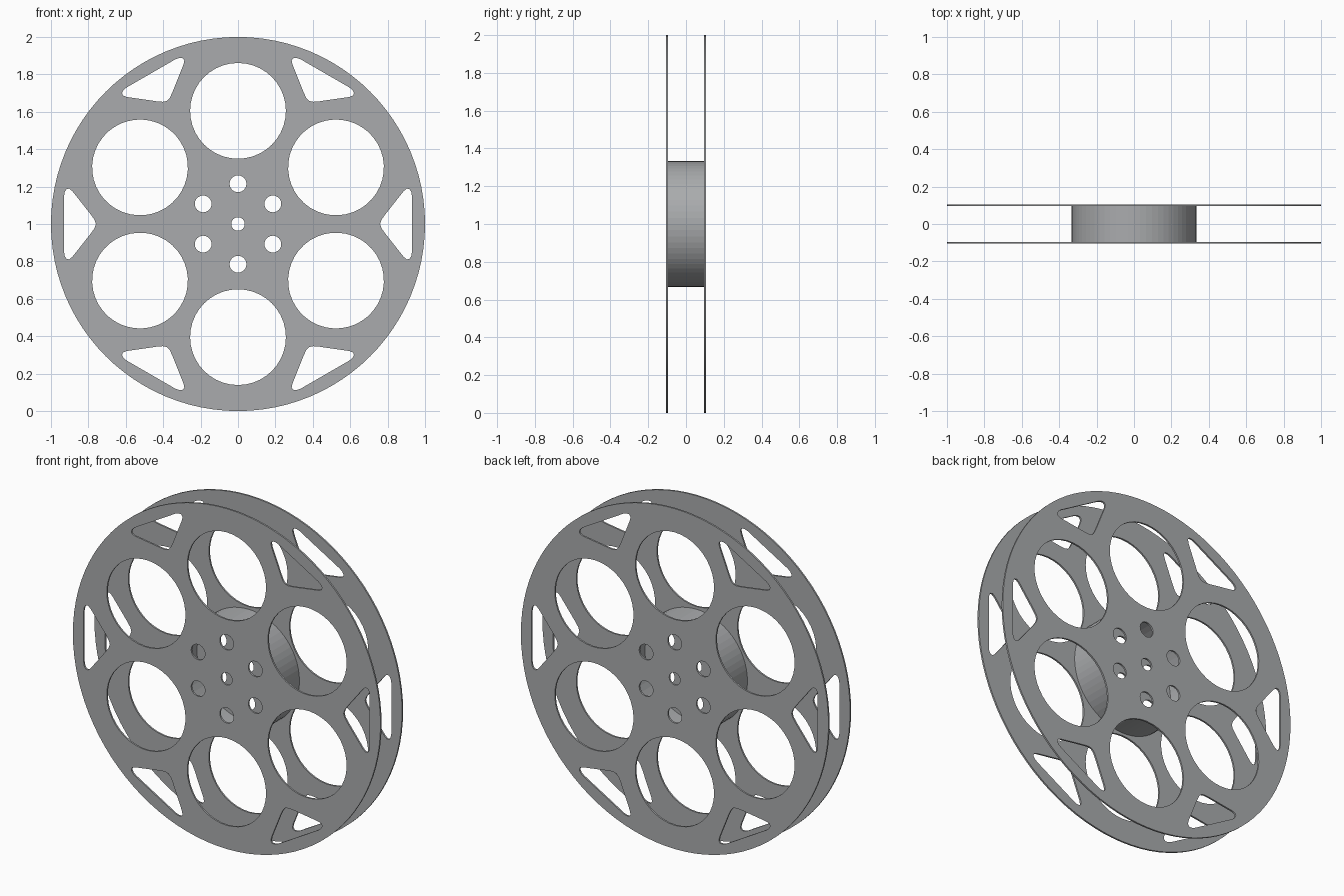
import bpy, math
from math import cos, sin, pi

if "Cube" in bpy.data.objects:
    bpy.data.objects.remove(bpy.data.objects["Cube"])

FLANGE_Y = 0.1
HALF_THICK = 0.005

metal = bpy.data.materials.new("grey_metal")
metal.diffuse_color = (0.40, 0.41, 0.42, 1)
metal.use_nodes = True
metal.node_tree.nodes["Principled BSDF"].inputs["Base Color"].default_value = metal.diffuse_color


def circle(cx, cy, r, n):
    return [(cx + r * cos(2 * pi * i / n), cy + r * sin(2 * pi * i / n)) for i in range(n)]


def turned(points, a):
    return [(x * cos(a) - y * sin(a), x * sin(a) + y * cos(a)) for x, y in points]


# Rounded triangular window, upper half mirrored to the lower half
half = [(0.93, 0.15), (0.926, 0.172), (0.917, 0.187), (0.902, 0.189),
        (0.885, 0.175), (0.785, 0.048), (0.767, 0.022)]
window = half + [(0.76, 0)] + [(x, -y) for x, y in reversed(half)]

# Flange outline with all its openings
loops = [circle(0, 0, 1, 96), circle(0, 0, 0.036, 24)]
for k in range(6):
    a = k * pi / 3
    loops.append(turned(window, a))
    loops.append(turned(circle(0.605, 0, 0.256, 40), a + pi / 6))
    loops.append(turned(circle(0.215, 0, 0.045, 24), a + pi / 6))


def flange(name, y):
    cu = bpy.data.curves.new(name + "_outline", 'CURVE')
    cu.dimensions = '2D'
    cu.fill_mode = 'BOTH'
    cu.extrude = HALF_THICK
    for pts in loops:
        sp = cu.splines.new('POLY')
        sp.points.add(len(pts) - 1)
        for p, (px, pz) in zip(sp.points, pts):
            p.co = (px, pz, 0, 1)
        sp.use_cyclic_u = True
    ob = bpy.data.objects.new(name, cu)
    bpy.context.collection.objects.link(ob)
    ob.location = (0, y, 1)
    ob.rotation_euler = (pi / 2, 0, 0)
    bpy.ops.object.select_all(action='DESELECT')
    ob.select_set(True)
    bpy.context.view_layer.objects.active = ob
    bpy.ops.object.convert(target='MESH')
    ob = bpy.context.object
    ob.data.materials.clear()
    ob.data.materials.append(metal)


flange("front_flange", -FLANGE_Y)
flange("back_flange", FLANGE_Y)

# Hollow hub between the flanges
bpy.ops.mesh.primitive_cylinder_add(vertices=64, radius=0.333, depth=2 * (FLANGE_Y - HALF_THICK),
                                    end_fill_type='NOTHING', location=(0, 0, 1),
                                    rotation=(pi / 2, 0, 0))
hub = bpy.context.object
hub.name = "hub"
hub.data.materials.append(metal)
